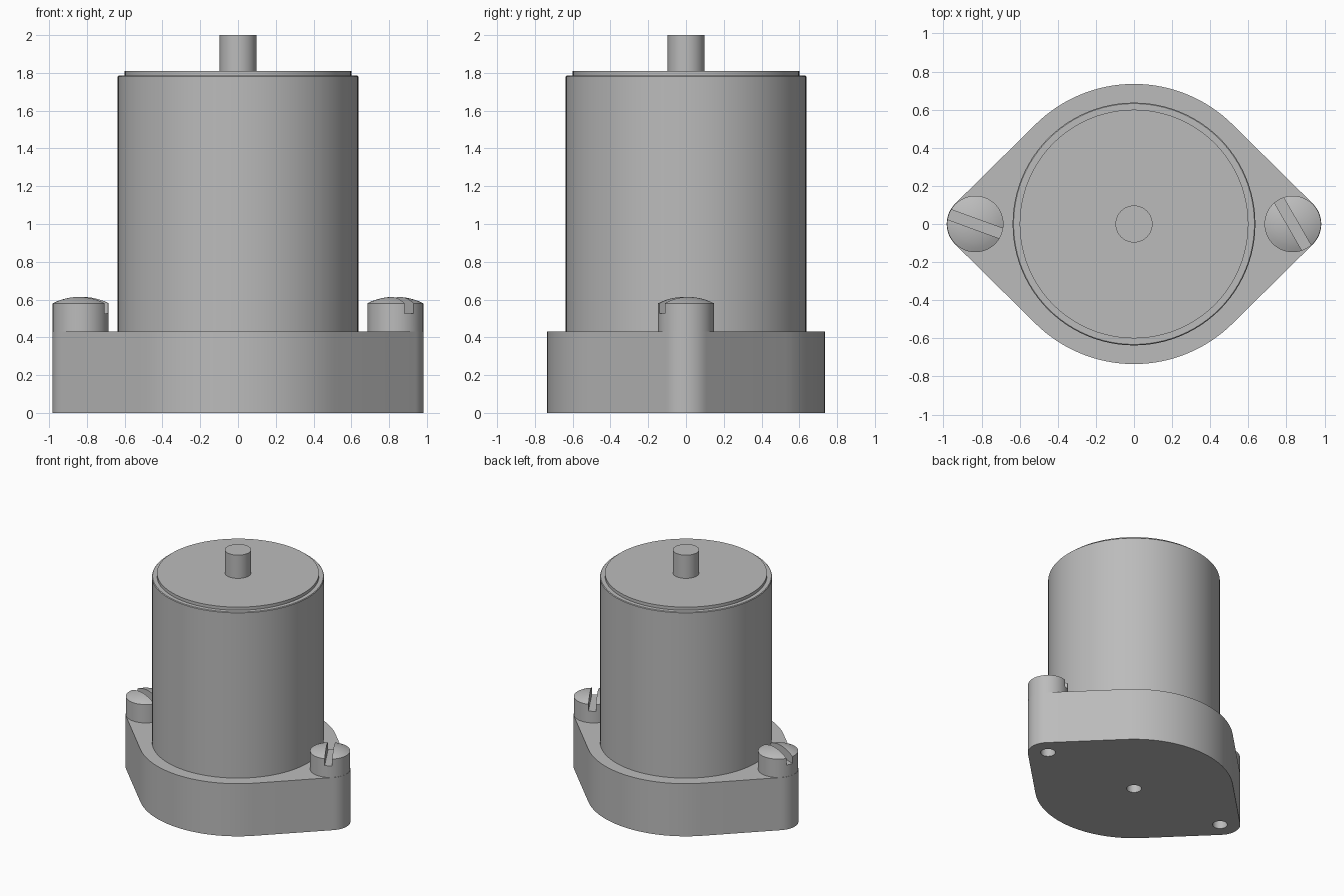
import bpy
import bmesh
from math import sin, cos, pi, acos, radians

cube = bpy.data.objects.get("Cube")
if cube:
    bpy.data.objects.remove(cube, do_unlink=True)

GREY = (0.5, 0.5, 0.5, 1.0)
grey = bpy.data.materials.new("plain grey metal")
grey.use_nodes = True
grey.diffuse_color = GREY
grey.node_tree.nodes["Principled BSDF"].inputs["Base Color"].default_value = GREY

BASE_TOP = 0.43
BASE_R, EAR_R, EAR_X = 0.735, 0.15, 0.833
HOLE_R = 0.055


def finish(name, bm):
    bmesh.ops.recalc_face_normals(bm, faces=bm.faces)
    mesh = bpy.data.meshes.new(name)
    bm.to_mesh(mesh)
    bm.free()
    mesh.materials.append(grey)
    obj = bpy.data.objects.new(name, mesh)
    bpy.context.collection.objects.link(obj)
    return obj


def smooth(obj):
    bpy.ops.object.select_all(action='DESELECT')
    obj.select_set(True)
    bpy.context.view_layer.objects.active = obj
    bpy.ops.object.shade_smooth_by_angle(angle=radians(18))


def lathe(name, profile, x=0.0, sides=96):
    """Closed solid turned around z from (radius, height) points."""
    bm = bmesh.new()
    rings = [[bm.verts.new((x + r * cos(2 * pi * i / sides), r * sin(2 * pi * i / sides), z))
              for i in range(sides)] for r, z in profile]
    for low, high in zip(rings, rings[1:]):
        for i in range(sides):
            j = (i + 1) % sides
            bm.faces.new((low[i], low[j], high[j], high[i]))
    bm.faces.new(rings[0])
    bm.faces.new(rings[-1])
    return finish(name, bm)


def cut(obj, cutter):
    cutter.hide_render = True
    cutter.hide_viewport = True
    mod = obj.modifiers.new("cut", 'BOOLEAN')
    mod.operation = 'DIFFERENCE'
    mod.solver = 'EXACT'
    mod.object = cutter
    bpy.ops.object.select_all(action='DESELECT')
    obj.select_set(True)
    bpy.context.view_layer.objects.active = obj
    bpy.ops.object.modifier_apply(modifier=mod.name)
    bpy.data.objects.remove(cutter, do_unlink=True)


# Flange: a large disc joined by tangents to two small rounded ears
tangent = acos((BASE_R - EAR_R) / EAR_X)
arcs = [(EAR_X, EAR_R, -tangent, tangent, 16),
        (0, BASE_R, tangent, pi - tangent, 32),
        (-EAR_X, EAR_R, pi - tangent, pi + tangent, 16),
        (0, BASE_R, pi + tangent, 2 * pi - tangent, 32)]
bm = bmesh.new()
outline = []
for cx, r, a0, a1, steps in arcs:
    for k in range(steps + 1):
        a = a0 + (a1 - a0) * k / steps
        outline.append(bm.verts.new((cx + r * cos(a), r * sin(a), 0)))
bottom = bm.faces.new(outline)
top = bmesh.ops.extrude_face_region(bm, geom=[bottom])
bmesh.ops.translate(bm, vec=(0, 0, BASE_TOP),
                    verts=[v for v in top["geom"] if isinstance(v, bmesh.types.BMVert)])
flange = finish("base_flange", bm)

# Blind holes in the underside
for hx in (-EAR_X, 0, EAR_X):
    cut(flange, lathe("hole_cutter", [(HOLE_R, -0.1), (HOLE_R, 0.38)], hx, 32))
smooth(flange)

# Turned body, lid and output shaft
smooth(lathe("body_cylinder", [(0.637, BASE_TOP), (0.637, 1.78), (0.632, 1.785)]))
smooth(lathe("top_lid", [(0.6, 1.785), (0.6, 1.81)]))
smooth(lathe("shaft", [(0.097, 1.81), (0.097, 2.0)], sides=48))

# Slotted screws with domed heads
RIM, RISE = 0.58, 0.035
dome_r = (EAR_R ** 2 + RISE ** 2) / (2 * RISE)
profile = [(0.148, BASE_TOP), (0.148, RIM)]
for k in range(1, 7):
    r = 0.148 * (1 - k / 6.2)
    profile.append((r, RIM + RISE - dome_r + (dome_r ** 2 - r ** 2) ** 0.5))

for name, sx, angle in (("screw_left", EAR_X, -60), ("screw_right", -EAR_X, -20)):
    screw = lathe(name, profile, sx, 64)
    bpy.ops.mesh.primitive_cube_add(size=1, location=(sx, 0, 0.625),
                                    rotation=(0, 0, radians(angle)))
    slot = bpy.context.object
    slot.name = "slot_cutter"
    slot.scale = (0.4, 0.055, 0.2)
    slot.data.materials.append(grey)
    bpy.context.view_layer.update()
    cut(screw, slot)
    smooth(screw)
